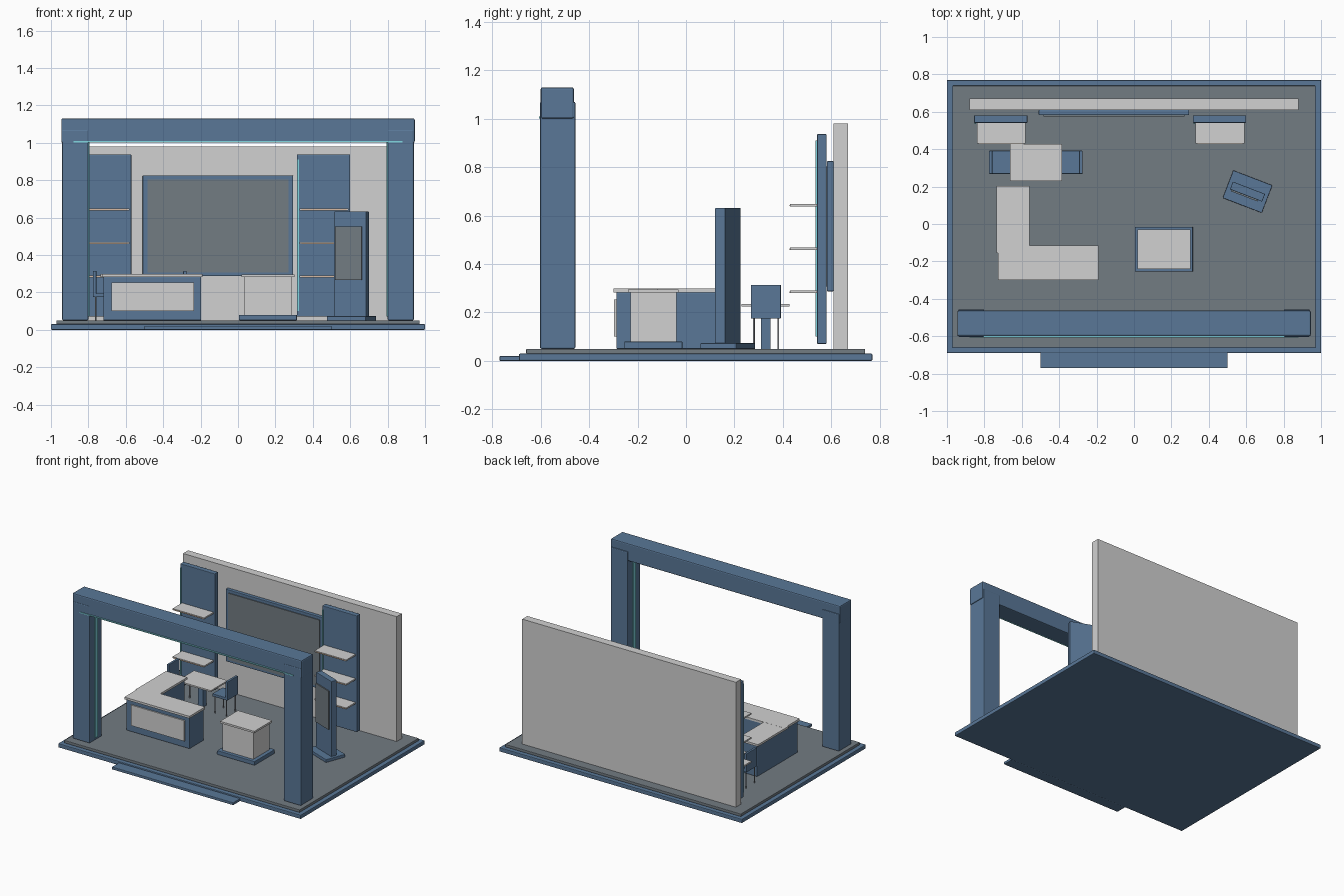
import bpy
from math import radians
from mathutils import Matrix, Vector

old = bpy.data.objects.get("Cube")
if old:
    bpy.data.objects.remove(old, do_unlink=True)


def material(name, r, g, b):
    m = bpy.data.materials.new(name)
    m.use_nodes = True
    m.diffuse_color = (r, g, b, 1)
    m.node_tree.nodes["Principled BSDF"].inputs["Base Color"].default_value = (r, g, b, 1)
    return m


BLUE = material("steel blue", 0.10, 0.185, 0.31)
WHITE = material("light grey", 0.64, 0.64, 0.64)
GREY = material("slate grey", 0.17, 0.20, 0.225)
CYAN = material("cyan light", 0.22, 0.68, 0.75)
WARM = material("warm light", 0.70, 0.50, 0.36)
METAL = material("metal grey", 0.30, 0.32, 0.35)


def box(name, x, y, z, mat, bevel=0.0):
    """Box from (min, max) ranges on each axis."""
    size = [r[1] - r[0] for r in (x, y, z)]
    bpy.ops.mesh.primitive_cube_add(size=1)
    ob = bpy.context.object
    ob.name = name
    ob.data.transform(Matrix.Diagonal((*size, 1)))
    ob.location = [sum(r) / 2 for r in (x, y, z)]
    ob.data.materials.append(mat)
    if bevel:
        mod = ob.modifiers.new("soft edges", "BEVEL")
        mod.width = bevel
        mod.segments = 2
    return ob


def rod(name, x, y, z, radius, mat):
    bpy.ops.mesh.primitive_cylinder_add(vertices=12, radius=radius, depth=z[1] - z[0],
                                        location=(x, y, sum(z) / 2))
    ob = bpy.context.object
    ob.name = name
    ob.data.materials.append(mat)
    bpy.ops.object.shade_smooth_by_angle()


def span(a, b, side):
    """Range mirrored to the given side of x = 0."""
    return tuple(sorted((a * side, b * side)))


# Platform
box("platform", (-1, 1), (-0.69, 0.77), (0, 0.03), BLUE, 0.005)
box("entry_step", (-0.5, 0.5), (-0.77, -0.685), (0, 0.02), BLUE, 0.004)
box("floor", (-0.97, 0.97), (-0.66, 0.74), (0.03, 0.05), GREY, 0.003)

# Entrance portal
for side, word in ((1, "left"), (-1, "right")):
    box(word + "_column", span(0.80, 0.94, side), (-0.603, -0.457), (0.05, 1.07), BLUE, 0.006)
    box(word + "_column_light", span(0.793, 0.80, side), (-0.545, -0.515), (0.07, 1.0), CYAN)
box("portal_beam", (-0.945, 0.945), (-0.60, -0.463), (1.0, 1.13), BLUE, 0.008)
box("beam_light", (-0.88, 0.88), (-0.608, -0.598), (1.002, 1.009), CYAN)

# Back wall and large screen
box("back_wall", (-0.88, 0.88), (0.61, 0.67), (0.05, 0.98), WHITE)
box("screen_frame", (-0.51, 0.295), (0.582, 0.61), (0.287, 0.825), BLUE, 0.004)
box("screen", (-0.485, 0.27), (0.576, 0.584), (0.307, 0.803), GREY)

# Shelf panels
for word, left in (("right", -0.855), ("left", 0.315)):
    box(word + "_shelf_panel", (left, left + 0.285), (0.541, 0.581), (0.07, 0.937), BLUE, 0.004)
    box(word + "_panel_light", (left + 0.003, left + 0.01), (0.534, 0.542), (0.10, 0.91), CYAN)
    for z in (0.28, 0.458, 0.638):
        box(word + "_shelf", (left + 0.015, left + 0.275), (0.43, 0.541), (z, z + 0.011), WHITE)
        box(word + "_shelf_light", (left + 0.025, left + 0.265), (0.428, 0.432),
            (z + 0.001, z + 0.007), WARM)

# L-shaped reception counter
box("counter_front", (-0.72, -0.197), (-0.288, -0.12), (0.05, 0.283), BLUE, 0.004)
box("counter_return", (-0.72, -0.572), (-0.13, 0.19), (0.05, 0.283), BLUE, 0.004)
box("counter_front_top", (-0.727, -0.19), (-0.30, -0.115), (0.283, 0.299), WHITE)
box("counter_return_top", (-0.735, -0.56), (-0.155, 0.203), (0.283, 0.2985), WHITE)
box("counter_panel", (-0.675, -0.235), (-0.297, -0.288), (0.10, 0.253), WHITE)

# Display pedestal
box("pedestal_base", (0.005, 0.315), (-0.255, -0.015), (0.05, 0.08), BLUE, 0.004)
box("pedestal_body", (0.035, 0.287), (-0.23, -0.04), (0.08, 0.282), WHITE)
box("pedestal_top", (0.02, 0.302), (-0.24, -0.03), (0.282, 0.296), WHITE)

# Information kiosk, turned toward the visitor
turn = Matrix.Translation((0.607, 0.173, 0)) @ Matrix.Rotation(radians(-21), 4, "Z")
for ob in (
    box("kiosk_base", (-0.112, 0.112), (-0.079, 0.079), (0.05, 0.073), BLUE, 0.003),
    box("kiosk_tower", (-0.092, 0.092), (-0.022, 0.022), (0.07, 0.632), BLUE, 0.003),
    box("kiosk_screen", (-0.084, 0.068), (-0.030, -0.021), (0.265, 0.553), GREY),
):
    ob.location = turn @ Vector(ob.location)
    ob.rotation_euler.z = radians(-21)

# Meeting table
box("table_top", (-0.662, -0.385), (0.23, 0.428), (0.225, 0.236), WHITE)
box("table_post", (-0.545, -0.505), (0.31, 0.35), (0.05, 0.225), BLUE)

# Two chairs facing each other across the table
middle = -0.525
for side, word in ((1, "left"), (-1, "right")):
    def across(a, b):
        return tuple(sorted((middle + a * side, middle + b * side)))
    box(word + "_chair_seat", across(0.125, 0.25), (0.268, 0.392), (0.175, 0.195), BLUE, 0.003)
    box(word + "_chair_back", across(0.232, 0.25), (0.268, 0.392), (0.18, 0.314), BLUE, 0.003)
    for dx in (0.14, 0.235):
        for y in (0.28, 0.381):
            rod(word + "_chair_leg", middle + dx * side, y, (0.05, 0.178), 0.004, METAL)
